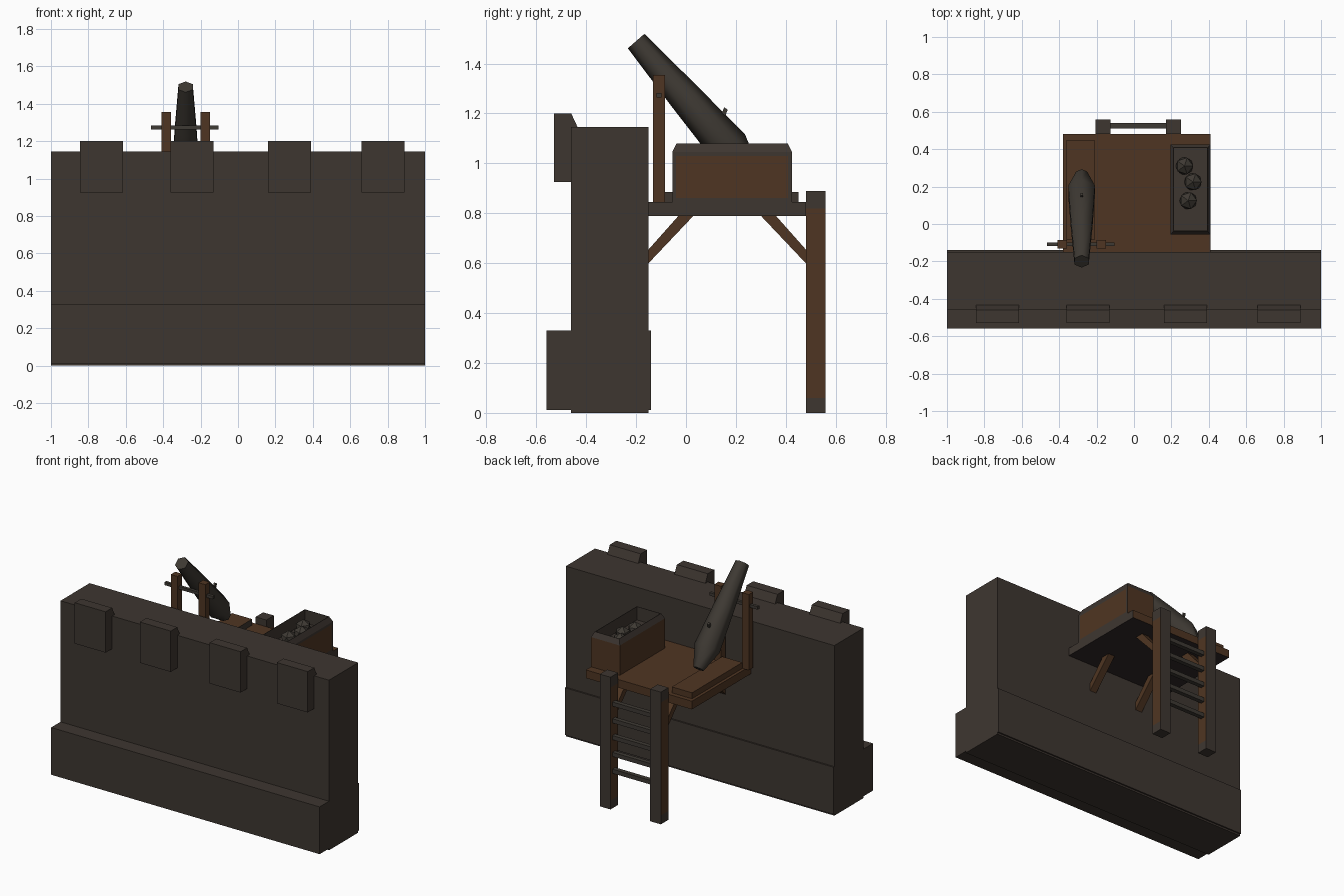
import bpy, bmesh, math
from mathutils import Vector, Matrix

if "Cube" in bpy.data.objects:
    bpy.data.objects.remove(bpy.data.objects["Cube"])


def material(name, color):
    m = bpy.data.materials.new(name)
    m.diffuse_color = (*color, 1)
    m.use_nodes = True
    m.node_tree.nodes["Principled BSDF"].inputs["Base Color"].default_value = m.diffuse_color
    return m


STONE = material("stone", (0.048, 0.037, 0.030))
WOOD = material("brown wood", (0.078, 0.036, 0.016))
IRON = material("iron", (0.048, 0.041, 0.033))
DARK = material("dark wood", (0.028, 0.020, 0.020))


def finish(name, bm, mats, rule=None):
    bmesh.ops.recalc_face_normals(bm, faces=bm.faces)
    bm.normal_update()
    if rule:
        for f in bm.faces:
            f.material_index = rule(f)
    me = bpy.data.meshes.new(name)
    bm.to_mesh(me)
    bm.free()
    for m in mats:
        me.materials.append(m)
    ob = bpy.data.objects.new(name, me)
    bpy.context.collection.objects.link(ob)
    return ob


def box_bm(x, y, z):
    bm = bmesh.new()
    size = Vector((x[1] - x[0], y[1] - y[0], z[1] - z[0]))
    mid = Vector((sum(x) / 2, sum(y) / 2, sum(z) / 2))
    bmesh.ops.create_cube(bm, size=1, matrix=Matrix.Translation(mid) @ Matrix.Diagonal((*size, 1)))
    return bm


def box(name, x, y, z, mats, rule=None):
    return finish(name, box_bm(x, y, z), mats, rule)


def extrude_x(name, profile, x0, x1, mats, rule=None):
    """Extrude a (y, z) outline along x."""
    bm = bmesh.new()
    face = bm.faces.new([bm.verts.new((x0, y, z)) for y, z in profile])
    geo = bmesh.ops.extrude_face_region(bm, geom=[face])["geom"]
    bmesh.ops.translate(bm, vec=(x1 - x0, 0, 0),
                        verts=[v for v in geo if isinstance(v, bmesh.types.BMVert)])
    return finish(name, bm, mats, rule)


# Wall, footing and battlements
box("wall", (-1, 1), (-0.46, -0.15), (0, 1.145), [STONE])
box("wall_footing", (-1, 1), (-0.56, -0.14), (0.012, 0.33), [STONE])
for i, x in enumerate((-0.73, -0.245, 0.275, 0.775)):
    extrude_x(f"merlon_{i}", [(-0.53, 0.925), (-0.53, 1.2), (-0.46, 1.2), (-0.432, 1.14), (-0.432, 0.925)],
              x - 0.115, x + 0.115, [STONE])

# Platform: wooden top, grey right edge, dark underside
box("platform", (-0.38, 0.41), (-0.15, 0.48), (0.79, 0.845), [WOOD, STONE, DARK],
    lambda f: 2 if f.normal.z < -0.5 else 1 if f.normal.x > 0.5 else 0)
box("barrel_bed", (-0.36, -0.21), (-0.085, 0.45), (0.845, 0.885), [WOOD, STONE],
    lambda f: 1 if f.normal.x > 0.5 else 0)

# Ladder posts, rungs and diagonal braces
POST_X = (-0.165, 0.21)
for i, x in enumerate(POST_X):
    bm = box_bm((x - 0.04, x + 0.04), (0.48, 0.56), (0, 0.89))
    for z in (0.06, 0.82):
        bmesh.ops.bisect_plane(bm, geom=bm.verts[:] + bm.edges[:] + bm.faces[:],
                               plane_co=(0, 0, z), plane_no=(0, 0, 1))
    finish(f"ladder_post_{i}", bm, [WOOD, STONE],
           lambda f: 0 if abs(f.normal.x) > 0.5 and 0.06 < f.calc_center_median().z < 0.82 else 1)
    extrude_x(f"wall_brace_{i}", [(-0.15, 0.60), (0.03, 0.79), (-0.03, 0.79), (-0.15, 0.655)],
              x - 0.025, x + 0.025, [WOOD])
    extrude_x(f"post_brace_{i}", [(0.48, 0.60), (0.30, 0.79), (0.36, 0.79), (0.48, 0.655)],
              x - 0.025, x + 0.025, [WOOD])
for i in range(5):
    z = 0.25 + 0.113 * i
    box(f"ladder_rung_{i}", (-0.13, 0.175), (0.51, 0.54), (z - 0.014, z + 0.014), [IRON])

# Ammunition crate: tapered rim, sunken inside, framed right side
bm = box_bm((0.195, 0.41), (-0.055, 0.425), (0.845, 1.045))
bm.normal_update()
side = next(f for f in bm.faces if f.normal.x > 0.5)
top = next(f for f in bm.faces if f.normal.z > 0.5)
bmesh.ops.inset_individual(bm, faces=[side], thickness=0.022)
bmesh.ops.inset_individual(bm, faces=[top], thickness=0.024, depth=0.035)
bmesh.ops.inset_individual(bm, faces=[top], thickness=0.004)
floor = bmesh.ops.extrude_face_region(bm, geom=[top])["geom"]
bmesh.ops.delete(bm, geom=[top], context="FACES_ONLY")
bmesh.ops.translate(bm, vec=(0, 0, -0.09), verts=[v for v in floor if isinstance(v, bmesh.types.BMVert)])


def crate_color(f):
    c = f.calc_center_median()
    if c.z > 0.98:
        return 1
    if f.normal.x > 0.5:
        return 0 if f.calc_area() > 0.05 else 1
    return 0


finish("ammunition_crate", bm, [WOOD, STONE], crate_color)
for i, (x, y) in enumerate(((0.27, 0.31), (0.315, 0.225), (0.29, 0.125))):
    bm = bmesh.new()
    bmesh.ops.create_icosphere(bm, subdivisions=1, radius=0.052, matrix=Matrix.Translation((x, y, 1.015)))
    finish(f"shot_ball_{i}", bm, [IRON])

# Barrel: six-sided rings along a sloped axis
muzzle = Vector((-0.28, -0.2, 1.49))
axis = Vector((0, 0.659, -0.753)).normalized()
up = Vector((0, 0.753, 0.659)).normalized()
right = Vector((1, 0, 0))
bm = bmesh.new()
rings = []
for dist, radius in ((0, 0.044), (0.3, 0.066), (0.57, 0.082), (0.71, 0.034)):
    rings.append([bm.verts.new(muzzle + axis * dist + radius * (up * math.cos(k * math.pi / 3)
                  + right * math.sin(k * math.pi / 3))) for k in range(6)])
for a, b in zip(rings, rings[1:]):
    for k in range(6):
        bm.faces.new((a[k], a[(k + 1) % 6], b[(k + 1) % 6], b[k]))
bm.faces.new(rings[0])
bm.faces.new(rings[-1])
barrel = finish("barrel", bm, [IRON])
bpy.context.view_layer.objects.active = barrel
barrel.select_set(True)
bpy.ops.object.shade_smooth_by_angle(angle=math.radians(62))

# Fuse pin, barrel supports and axle
extrude_x("fuse_pin", [(0.12, 1.14), (0.135, 1.13), (0.167, 1.215), (0.153, 1.225)], -0.287, -0.273, [IRON])
for i, x in enumerate((-0.383, -0.176)):
    box(f"barrel_support_{i}", (x - 0.025, x + 0.025), (-0.132, -0.085), (0.845, 1.355), [WOOD])
box("barrel_axle", (-0.465, -0.105), (-0.118, -0.098), (1.263, 1.283), [IRON])
